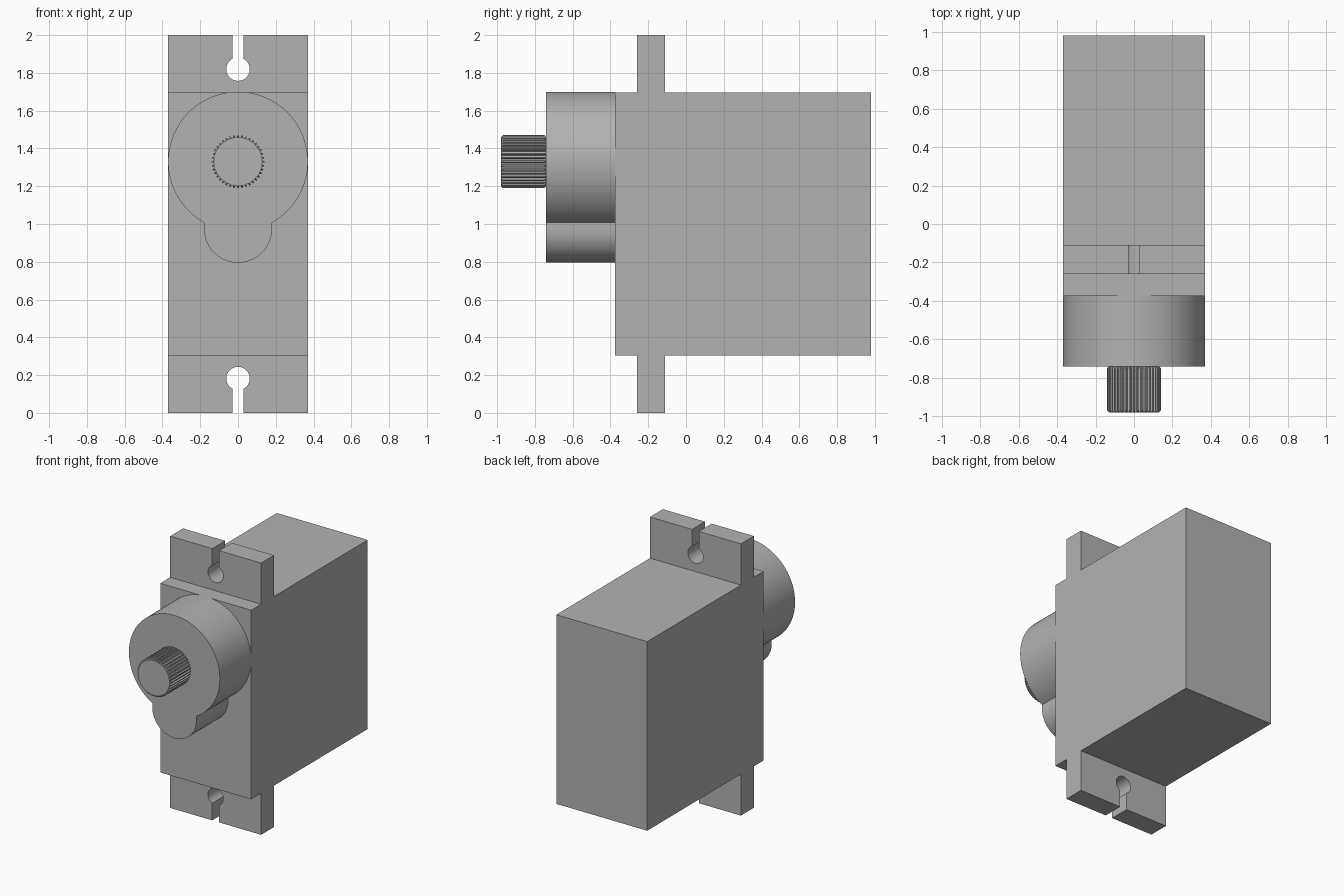
import bpy, bmesh
from math import sin, cos, pi, asin, sqrt, radians

cube = bpy.data.objects.get("Cube")
if cube:
    bpy.data.objects.remove(cube, do_unlink=True)

grey = bpy.data.materials.new("plain grey")
grey.use_nodes = True
COLOUR = (0.45, 0.45, 0.45, 1)
grey.diffuse_color = COLOUR
grey.node_tree.nodes["Principled BSDF"].inputs["Base Color"].default_value = COLOUR

HALF = 0.37      # half width of the case
AXIS = 1.33      # height of the output shaft


def arc(cx, cz, r, start, end, n):
    """Points along an arc in the xz plane."""
    return [(cx + r * cos(start + (end - start) * i / n),
             cz + r * sin(start + (end - start) * i / n)) for i in range(n + 1)]


def finish(name, bm, smooth):
    bmesh.ops.recalc_face_normals(bm, faces=bm.faces)
    mesh = bpy.data.meshes.new(name)
    bm.to_mesh(mesh)
    bm.free()
    mesh.materials.append(grey)
    ob = bpy.data.objects.new(name, mesh)
    bpy.context.collection.objects.link(ob)
    if smooth:
        bpy.ops.object.select_all(action='DESELECT')
        ob.select_set(True)
        bpy.context.view_layer.objects.active = ob
        bpy.ops.object.shade_smooth_by_angle(angle=radians(30))
    return ob


def loft(name, sections, smooth=False):
    """Join matching xz outlines, each given with its y, and cap both ends."""
    bm = bmesh.new()
    rings = [[bm.verts.new((x, y, z)) for x, z in pts] for y, pts in sections]
    n = len(rings[0])
    for a, b in zip(rings, rings[1:]):
        for i in range(n):
            j = (i + 1) % n
            bm.faces.new((a[i], a[j], b[j], b[i]))
    bm.faces.new(rings[0])
    bm.faces.new(rings[-1])
    return finish(name, bm, smooth)


def prism(name, pts, y0, y1, smooth=False):
    return loft(name, [(y0, pts), (y1, pts)], smooth)


# Main case
LOW, HIGH = 0.305, 1.697
prism("case", [(-HALF, LOW), (HALF, LOW), (HALF, HIGH), (-HALF, HIGH)], -0.375, 0.98)

# Mounting tabs with keyhole slots open at the outer edge
SLOT, HOLE = 0.028, 0.062
gap = asin(SLOT / HOLE)
keyhole = arc(0, 1.82, HOLE, pi / 2 - gap, -1.5 * pi + gap, 40)
tab = ([(-HALF, HIGH), (HALF, HIGH), (HALF, 2), (SLOT, 2)] + keyhole
       + [(-SLOT, 2), (-HALF, 2)])
prism("upper_mounting_tab", tab, -0.26, -0.11, True)
prism("lower_mounting_tab", [(x, LOW + HIGH - z if z == HIGH else 2.002 - z if z < 2 else 0)
                             for x, z in tab], -0.26, -0.11, True)

# Gear housing: large round boss running into a small rounded lobe
LOBE = 0.18
meet = asin(LOBE / HALF)
housing = arc(0, AXIS, HALF, -pi / 2 + meet, 1.5 * pi - meet, 80)
housing += arc(0, 0.975, LOBE, -pi, 0, 32)
prism("gear_housing", housing, -0.74, -0.375, True)

# Splined output shaft with chamfered ends
TEETH = 40


def spline(tip, root):
    pts = []
    for i in range(TEETH):
        for step, r in ((-0.3, root), (-0.15, tip), (0.15, tip), (0.3, root)):
            a = 2 * pi * (i + step) / TEETH
            pts.append((r * cos(a), AXIS + r * sin(a)))
    return pts


loft("output_shaft", [(-0.98, spline(0.129, 0.128)), (-0.97, spline(0.14, 0.128)),
                      (-0.75, spline(0.14, 0.128)), (-0.74, spline(0.129, 0.128))])
